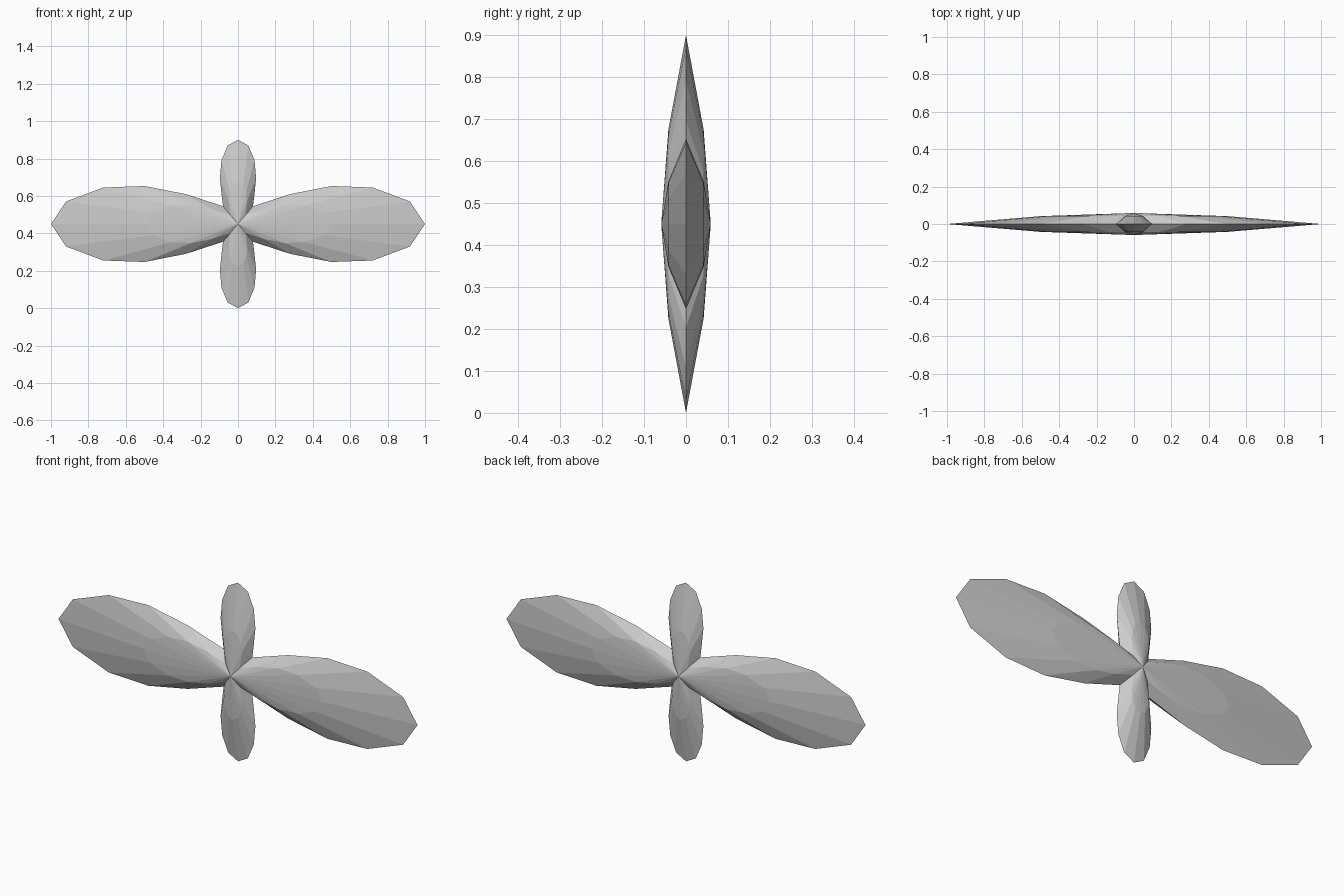
import bpy
import bmesh

cube = bpy.data.objects.get("Cube")
if cube:
    bpy.data.objects.remove(cube, do_unlink=True)

# One plain grey for the whole model
grey = bpy.data.materials.new("light grey")
grey.use_nodes = True
colour = (0.6, 0.6, 0.6, 1)
grey.diffuse_color = colour
grey.node_tree.nodes["Principled BSDF"].inputs["Base Color"].default_value = colour

CENTRE_Z = 0.45
MID_SCALE, MID_DEPTH, PEAK_DEPTH = 0.5, 0.042, 0.059

# A quarter of the rim: from the tip of a long petal, through the notch, to the tip of a short petal
quarter = [(1, 0), (0.92, 0.12), (0.72, 0.195), (0.5, 0.203), (0.28, 0.16), (0.08, 0.095),
           (0.088, 0.16), (0.097, 0.246), (0.088, 0.342), (0.055, 0.42), (0, 0.45)]

# Mirror the quarter into the closed outline
half = quarter + [(-x, z) for x, z in reversed(quarter[:-1])]
outline = half + [(x, -z) for x, z in reversed(half[1:-1])]

bm = bmesh.new()


def ring(scale, y):
    return [bm.verts.new((x * scale, y, CENTRE_Z + z * scale)) for x, z in outline]


# Sharp rim, then a raised middle ring and a central peak on each side
rim = ring(1, 0)
count = len(outline)
for side in (-1, 1):
    middle = ring(MID_SCALE, side * MID_DEPTH)
    peak = bm.verts.new((0, side * PEAK_DEPTH, CENTRE_Z))
    for i in range(count):
        j = (i + 1) % count
        bm.faces.new((rim[i], rim[j], middle[j], middle[i]))
        bm.faces.new((middle[i], middle[j], peak))

bmesh.ops.recalc_face_normals(bm, faces=bm.faces)
mesh = bpy.data.meshes.new("four_petal_star")
bm.to_mesh(mesh)
bm.free()
mesh.materials.append(grey)
star = bpy.data.objects.new("four_petal_star", mesh)
bpy.context.collection.objects.link(star)
